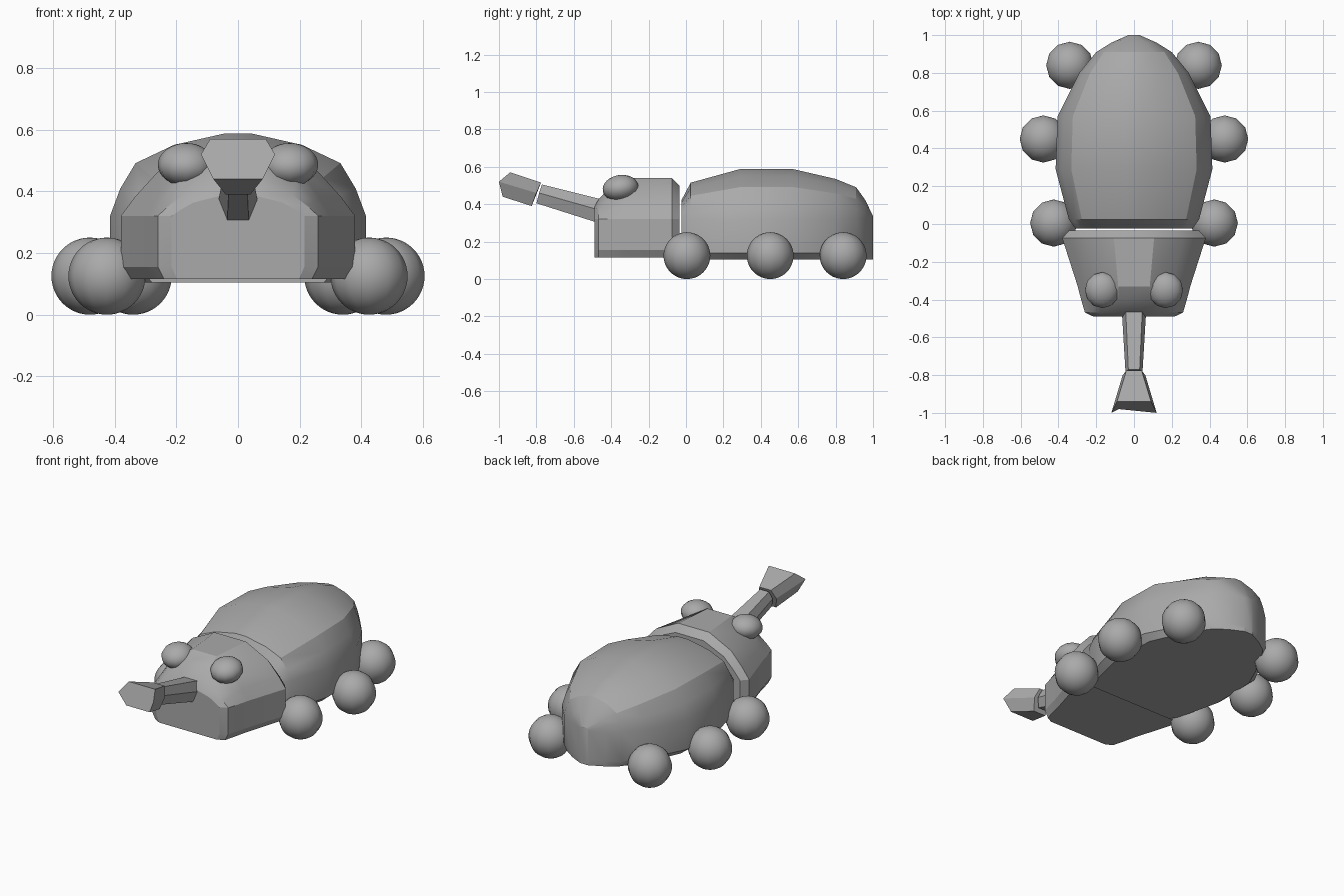
import bpy, bmesh, math
from mathutils import Vector

cube = bpy.data.objects.get("Cube")
if cube:
    bpy.data.objects.remove(cube, do_unlink=True)

grey = bpy.data.materials.new("plain_grey")
grey.use_nodes = True
grey.diffuse_color = (0.4, 0.4, 0.4, 1)
grey.node_tree.nodes["Principled BSDF"].inputs["Base Color"].default_value = grey.diffuse_color


def finish(name, bm, angle):
    """Turn a bmesh into a shaded, coloured object."""
    bmesh.ops.recalc_face_normals(bm, faces=bm.faces[:])
    mesh = bpy.data.meshes.new(name)
    bm.to_mesh(mesh)
    bm.free()
    mesh.materials.append(grey)
    obj = bpy.data.objects.new(name, mesh)
    bpy.context.collection.objects.link(obj)
    bpy.ops.object.select_all(action='DESELECT')
    obj.select_set(True)
    bpy.context.view_layer.objects.active = obj
    bpy.ops.object.shade_smooth_by_angle(angle=math.radians(angle))
    return obj


def loft(name, rings, angle):
    """Skin a list of closed rings and cap both ends."""
    bm = bmesh.new()
    loops = [[bm.verts.new(p) for p in ring] for ring in rings]
    for a, b in zip(loops, loops[1:]):
        for i in range(len(a)):
            j = (i + 1) % len(a)
            bm.faces.new((a[i], a[j], b[j], b[i]))
    bm.faces.new(loops[0])
    bm.faces.new(loops[-1])
    return finish(name, bm, angle)


def mirrored(half):
    """Close a half outline, running top to bottom on +x, over to -x."""
    return half + [(-x, y, z) for x, y, z in reversed(half)]


def shell_ring(y, w, top, wall, arch, floor=0.105, lift=0.035, inset=0.9):
    """Arched section with upright walls and a chamfered floor edge."""
    half = [(u * w, y, wall + v * (top - wall)) for u, v in arch]
    half += [(w, y, floor + lift), (w * inset, y, floor)]
    return mirrored(half)


# Body shell, front to back
arch = [(0.1, 1), (0.5, 0.86), (0.8, 0.64), (0.92, 0.33), (1, 0)]
body = [(-0.025, 0.31, 0.42), (0.025, 0.345, 0.515), (0.29, 0.415, 0.588),
        (0.57, 0.405, 0.588), (0.8, 0.29, 0.535), (0.91, 0.2, 0.49),
        (0.96, 0.12, 0.42), (1.0, 0.03, 0.335)]
loft("body_shell", [shell_ring(y, w, t, 0.32, arch) for y, w, t in body], 25)

# Head wedge, front to back
head_arch = [(0.28, 1), (0.68, 0.66), (0.88, 0.28), (1, 0)]
head = [(-0.49, 0.215, 0.385), (-0.468, 0.26, 0.425), (-0.4, 0.28, 0.5),
        (-0.33, 0.298, 0.54), (-0.075, 0.38, 0.54), (-0.035, 0.345, 0.5)]
loft("head", [shell_ring(y, w, t, 0.32, head_arch, 0.115, 0.04, 0.92)
              for y, w, t in head], 25)


def hex_ring(top, middle, bottom):
    return mirrored([top, middle, bottom])


# Snout tube and flared tip
loft("snout", [
    hex_ring((0.045, -0.43, 0.42), (0.065, -0.45, 0.365), (0.035, -0.47, 0.3)),
    hex_ring((0.03, -0.77, 0.505), (0.045, -0.785, 0.46), (0.03, -0.8, 0.405))], 20)
loft("snout_tip", [
    hex_ring((0.04, -0.775, 0.515), (0.06, -0.8, 0.46), (0.04, -0.825, 0.39)),
    hex_ring((0.09, -0.94, 0.57), (0.12, -1.0, 0.52), (0.08, -0.98, 0.44))], 20)


def ball(name, centre, size, segments, rings, tilt=0):
    bm = bmesh.new()
    bmesh.ops.create_uvsphere(bm, u_segments=segments, v_segments=rings, radius=1)
    bmesh.ops.scale(bm, vec=Vector(size), verts=bm.verts)
    obj = finish(name, bm, 40)
    obj.location = centre
    obj.rotation_euler.x = tilt


# Feet and eyes on both sides
feet = {"front": (0.425, 0.005), "middle": (0.48, 0.45), "rear": (0.34, 0.84)}
for side, s in (("left", 1), ("right", -1)):
    for place, (x, y) in feet.items():
        ball(f"{place}_{side}_foot", (s * x, y, 0.125), (0.125,) * 3, 12, 24)
    ball(f"{side}_eye", (s * 0.168, -0.35, 0.486), (0.092, 0.096, 0.07), 12, 16, 0.15)
